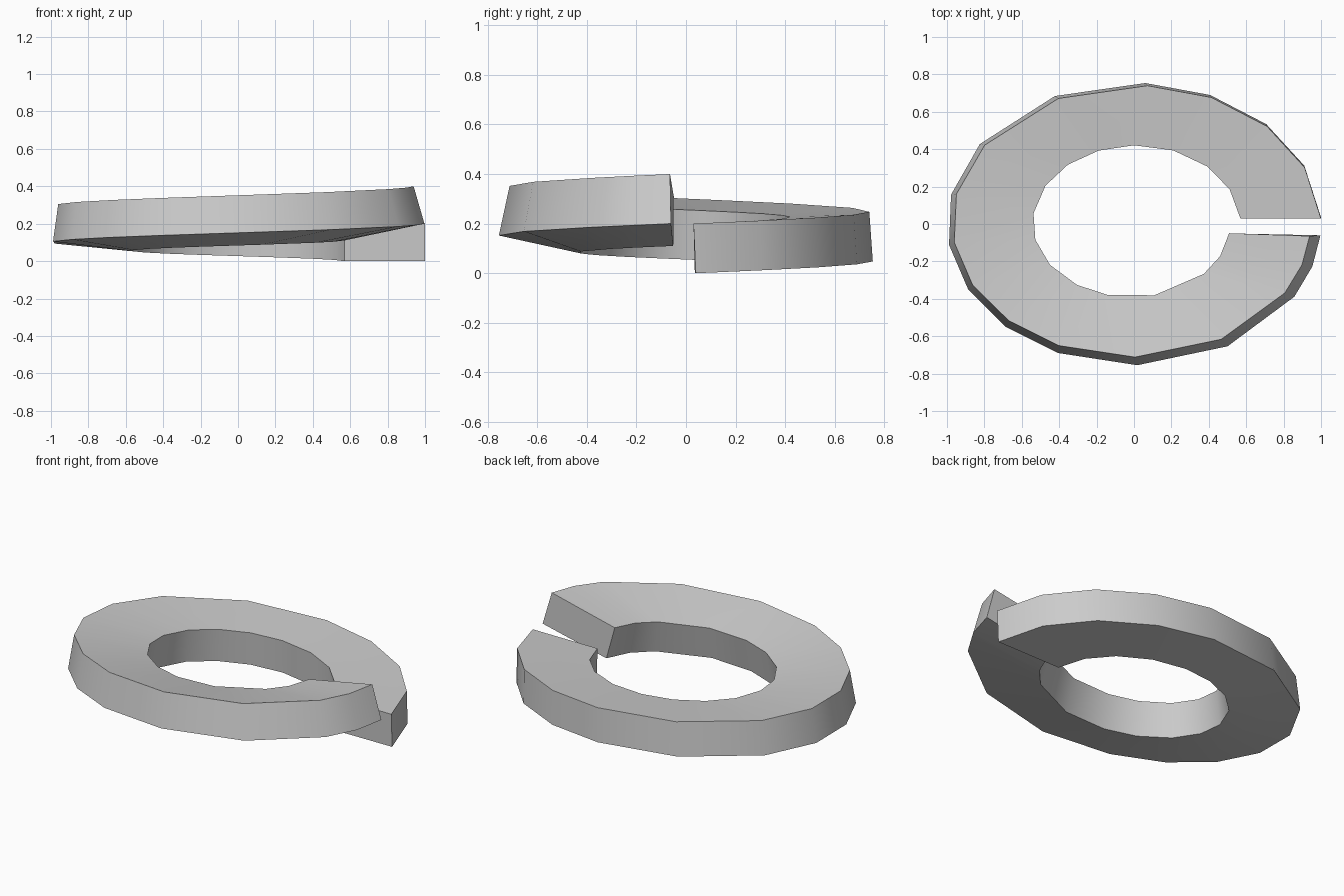
import bpy, bmesh
from math import radians, cos, sin

cube = bpy.data.objects.get("Cube")
if cube:
    bpy.data.objects.remove(cube)

# One plain steel grey
steel = bpy.data.materials.new("steel_grey")
steel.use_nodes = True
grey = (0.6, 0.6, 0.6, 1)
steel.diffuse_color = grey
steel.node_tree.nodes["Principled BSDF"].inputs["Base Color"].default_value = grey

# Angular stations of the outer and inner rims, in degrees along the coil
OUTER = [3, 24.4, 45, 66, 86.5, 115, 145.5, 168, 188.5, 207.5, 226.7, 246, 271, 300, 329, 342.5, 355.4]
INNER = [4, 25.5, 46, 68, 90, 110, 130, 150, 172, 192, 213, 235, 255, 282, 316, 333, 352.5]

THICK = 0.2       # height of the section
LEAN = 0.057      # inward lean of the top reached at the end of the coil
SKEW = 0.7        # slight turn of the upper rim, following the helix


def rim_point(angle, t, rx, ry, rise, top):
    """Point on an elliptical rim that climbs and leans inward along the coil."""
    lean = LEAN * t if top else 0
    a = radians(angle)
    return ((rx - lean) * cos(a), (ry - lean) * sin(a), rise * t + (THICK if top else 0))


bm = bmesh.new()
rings = []
last = len(OUTER) - 1
for i, (out, inn) in enumerate(zip(OUTER, INNER)):
    t_out, t_in = (out - OUTER[0]) / (OUTER[last] - OUTER[0]), (inn - INNER[0]) / (INNER[last] - INNER[0])
    section = [
        rim_point(out, t_out, 1.0, 0.755, 0.2, False),
        rim_point(out - SKEW, t_out, 1.0, 0.755, 0.2, True),
        rim_point(inn, t_in, 0.57, 0.435, 0.11, True),
        rim_point(inn + SKEW, t_in, 0.57, 0.435, 0.11, False),
    ]
    rings.append([bm.verts.new(p) for p in section])

# Skin the four sides between sections, then cap the two cut ends
for a, b in zip(rings, rings[1:]):
    for k in range(4):
        n = (k + 1) % 4
        bm.faces.new((a[k], b[k], b[n], a[n]))
bm.faces.new(rings[0])
bm.faces.new(rings[-1][::-1])
bmesh.ops.recalc_face_normals(bm, faces=bm.faces)

mesh = bpy.data.meshes.new("split_washer")
bm.to_mesh(mesh)
bm.free()
mesh.materials.append(steel)
washer = bpy.data.objects.new("split_washer", mesh)
bpy.context.collection.objects.link(washer)

# Smooth around the rims, crisp at the section corners
bpy.ops.object.select_all(action='DESELECT')
washer.select_set(True)
bpy.context.view_layer.objects.active = washer
bpy.ops.object.shade_smooth_by_angle(angle=radians(45))
